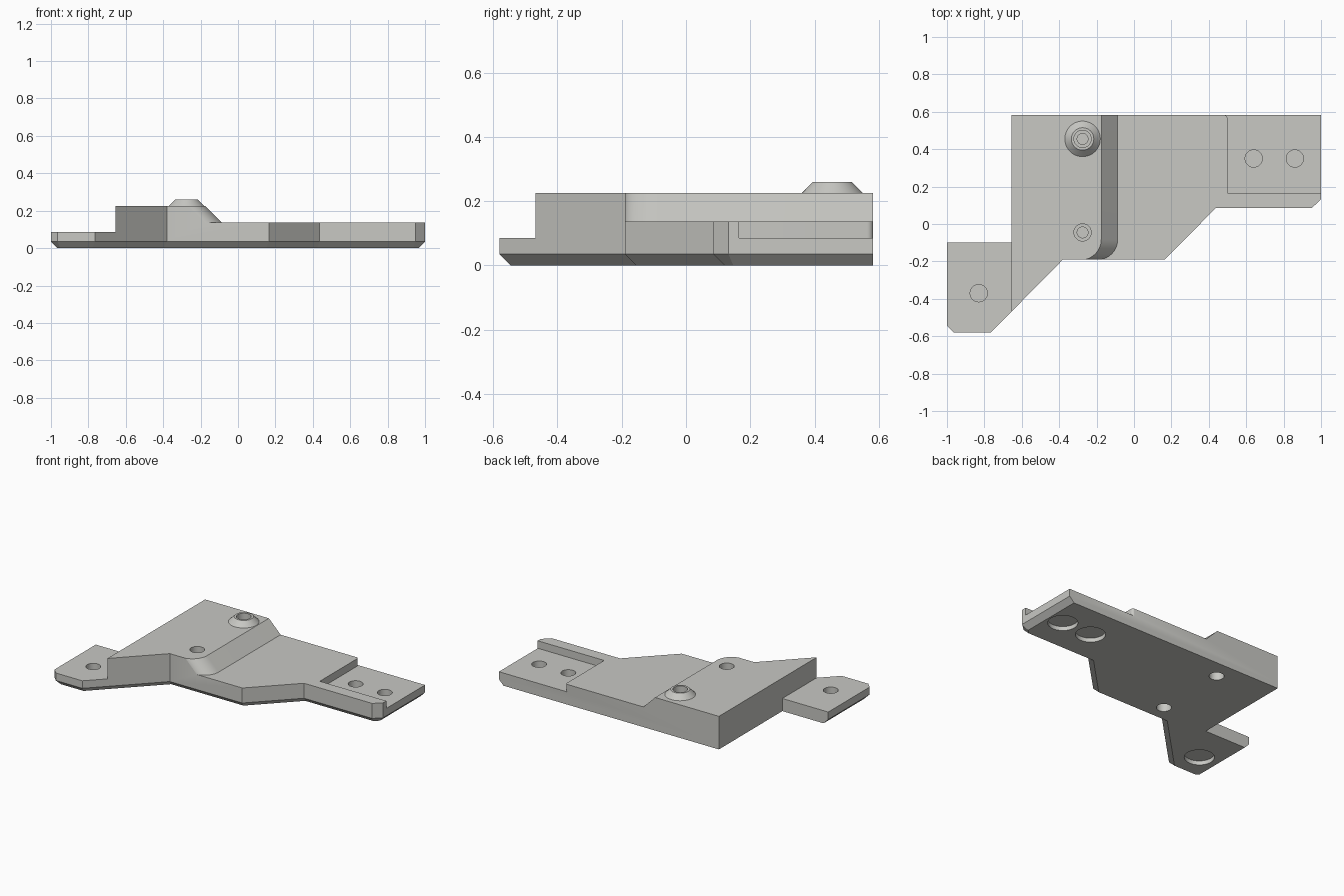
import bpy, bmesh, math
from mathutils import Vector

if "Cube" in bpy.data.objects:
    bpy.data.objects.remove(bpy.data.objects["Cube"])

TAB_Z, MID_Z, TOP_Z, BOSS_Z = 0.086, 0.137, 0.225, 0.26
CHAMFER = 0.035

grey = bpy.data.materials.new("warm grey")
grey.diffuse_color = (0.58, 0.58, 0.55, 1)
grey.use_nodes = True
grey.node_tree.nodes["Principled BSDF"].inputs["Base Color"].default_value = grey.diffuse_color


def loft(name, rings):
    """Closed solid through a stack of matching rings of 3D points."""
    bm = bmesh.new()
    loops = [[bm.verts.new(p) for p in ring] for ring in rings]
    n = len(loops[0])
    bm.faces.new(loops[0][::-1])
    bm.faces.new(loops[-1])
    for a, b in zip(loops, loops[1:]):
        for i in range(n):
            j = (i + 1) % n
            bm.faces.new((a[i], a[j], b[j], b[i]))
    bmesh.ops.recalc_face_normals(bm, faces=bm.faces)
    mesh = bpy.data.meshes.new(name)
    bm.to_mesh(mesh)
    bm.free()
    mesh.materials.append(grey)
    ob = bpy.data.objects.new(name, mesh)
    bpy.context.collection.objects.link(ob)
    return ob


def prism(name, pts, z0, z1):
    return loft(name, [[(x, y, z) for x, y in pts] for z in (z0, z1)])


def cone(name, x, y, z0, z1, r0, r1, n=48):
    ang = [2 * math.pi * i / n for i in range(n)]
    return loft(name, [[(x + r * math.cos(a), y + r * math.sin(a), z) for a in ang]
                       for r, z in ((r0, z0), (r1, z1))])


def combine(target, tool, op):
    mod = target.modifiers.new(op, 'BOOLEAN')
    mod.operation, mod.object, mod.solver = op, tool, 'EXACT'
    bpy.context.view_layer.objects.active = target
    bpy.ops.object.modifier_apply(modifier=mod.name)
    bpy.data.objects.remove(tool)


def inset(pts, widths):
    """Move every edge of a counter-clockwise outline inward by its own width."""
    out = []
    for i, p in enumerate(pts):
        a, p, b = Vector(pts[i - 1]), Vector(p), Vector(pts[(i + 1) % len(pts)])
        d0, d1 = (p - a).normalized(), (b - p).normalized()
        n0, n1 = Vector((-d0.y, d0.x)), Vector((-d1.y, d1.x))
        w0, w1 = widths[i - 1], widths[i]
        det = n0.x * n1.y - n0.y * n1.x
        out.append((p.x + (w0 * n1.y - w1 * n0.y) / det,
                    p.y + (n0.x * w1 - n1.x * w0) / det))
    return out


# Bracket body: outline with a bottom chamfer on every edge but the back ones
outline = [(-1, -0.1), (-1, -0.545), (-0.965, -0.58), (-0.765, -0.58),
           (-0.38, -0.19), (0.165, -0.19), (0.437, 0.085), (0.95, 0.085),
           (1, 0.132), (1, 0.582), (-0.655, 0.582), (-0.655, -0.1)]
widths = [CHAMFER] * 9 + [0] * 3
body = loft("bracket_body", [
    [(x, y, 0) for x, y in inset(outline, widths)],
    [(x, y, CHAMFER) for x, y in outline],
    [(x, y, TOP_Z) for x, y in outline]])

# Lowered left tab
combine(body, prism("tab_cut", [(-1.2, -0.8), (-0.655, -0.8), (-0.655, 0), (-1.2, 0)],
                    TAB_Z, 0.4), 'DIFFERENCE')


# Sloped step down to the middle level, with a rounded front corner
def step_ring(z):
    xs = -0.087 - (z - MID_Z)
    r = 0.11
    arc = [(xs - r + r * math.cos(a), -0.082 - r * math.sin(a), z)
           for a in (math.pi / 2 * i / 16 for i in range(17))]
    return [(1.2, 0.8, z), (xs, 0.8, z)] + arc + [(xs - r, -0.3, z), (1.2, -0.3, z)]


combine(body, loft("step_cut", [step_ring(MID_Z), step_ring(0.3)]), 'DIFFERENCE')

# Recess on the right, its back left corner rounded over
r = 0.02
corner = [(0.5 - r + r * math.cos(a), 0.563 + r * math.sin(a))
          for a in (math.pi / 2 * i / 8 for i in range(9))]
combine(body, prism("recess_cut", [(1.2, 0.165), (0.5, 0.165)] + corner
                    + [(0.48, 0.8), (1.2, 0.8)], TAB_Z, 0.4), 'DIFFERENCE')

# Conical locating boss
combine(body, cone("boss", -0.275, 0.455, 0.2, BOSS_Z, 0.12, 0.06), 'UNION')

# Mounting holes: blind hole above, wide counterbore below
for x, y in ((-0.83, -0.37), (0.64, 0.35), (0.86, 0.35)):
    combine(body, cone("hole", x, y, 0.038, 0.4, 0.046, 0.046), 'DIFFERENCE')
    combine(body, cone("bore", x, y, -0.1, 0.028, 0.092, 0.092), 'DIFFERENCE')

# Stepped holes in the raised block, with a plain hole from below
for y in (0.455, -0.045):
    combine(body, cone("hole", -0.275, y, 0.13, 0.4, 0.046, 0.046), 'DIFFERENCE')
    combine(body, cone("pilot", -0.275, y, 0.11, 0.2, 0.029, 0.029), 'DIFFERENCE')
    combine(body, cone("bore", -0.275, y, -0.1, 0.1, 0.046, 0.046), 'DIFFERENCE')

# Smooth round surfaces, keep crisp edges
bpy.ops.object.select_all(action='DESELECT')
body.select_set(True)
bpy.context.view_layer.objects.active = body
bpy.ops.object.shade_smooth_by_angle(angle=math.radians(25))
